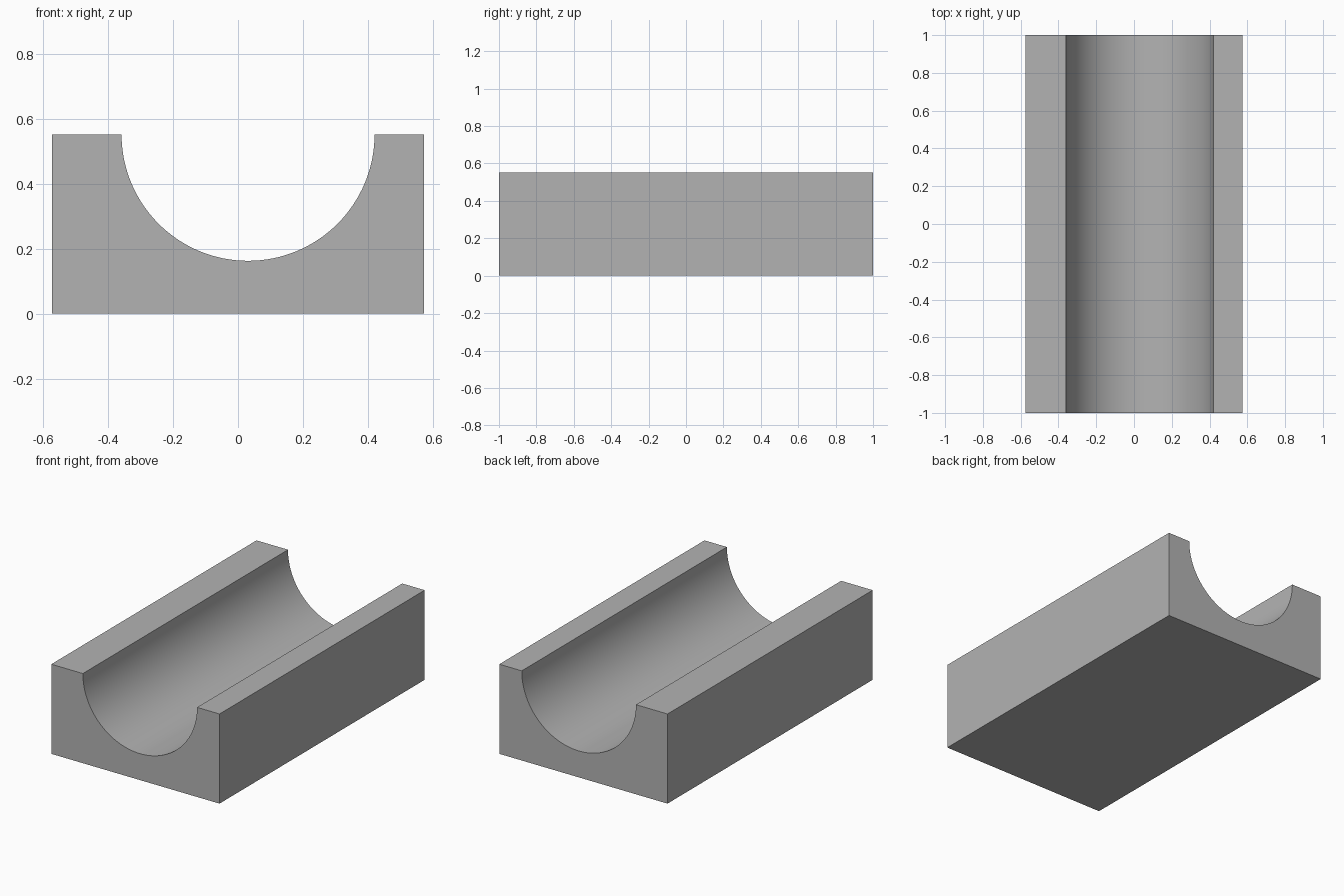
import bpy, bmesh, math

cube = bpy.data.objects.get("Cube")
if cube:
    bpy.data.objects.remove(cube, do_unlink=True)

HALF_WIDTH, HALF_LENGTH, HEIGHT = 0.574, 1.0, 0.553
GROOVE_X, GROOVE_RADIUS, STEPS = 0.031, 0.39, 64

# Plain grey material
grey = bpy.data.materials.new("plain grey")
grey.use_nodes = True
colour = (0.45, 0.45, 0.45, 1)
grey.diffuse_color = colour
grey.node_tree.nodes["Principled BSDF"].inputs["Base Color"].default_value = colour

# Cross-section: block outline with a half-round groove sunk from the top
profile = [(-HALF_WIDTH, HEIGHT), (-HALF_WIDTH, 0), (HALF_WIDTH, 0), (HALF_WIDTH, HEIGHT)]
for i in range(STEPS + 1):
    a = math.pi * i / STEPS
    profile.append((GROOVE_X + GROOVE_RADIUS * math.cos(a),
                    HEIGHT - GROOVE_RADIUS * math.sin(a)))

# Extrude the section along the block's length
bm = bmesh.new()
front = bm.faces.new([bm.verts.new((x, -HALF_LENGTH, z)) for x, z in profile])
result = bmesh.ops.extrude_face_region(bm, geom=[front], use_keep_orig=True)
moved = [v for v in result["geom"] if isinstance(v, bmesh.types.BMVert)]
bmesh.ops.translate(bm, vec=(0, 2 * HALF_LENGTH, 0), verts=moved)
bmesh.ops.recalc_face_normals(bm, faces=bm.faces)
mesh = bpy.data.meshes.new("grooved_block")
bm.to_mesh(mesh)
bm.free()
mesh.materials.append(grey)

# Smooth groove, sharp block edges
block = bpy.data.objects.new("grooved_block", mesh)
bpy.context.collection.objects.link(block)
bpy.ops.object.select_all(action="DESELECT")
block.select_set(True)
bpy.context.view_layer.objects.active = block
bpy.ops.object.shade_smooth_by_angle(angle=math.radians(30))
